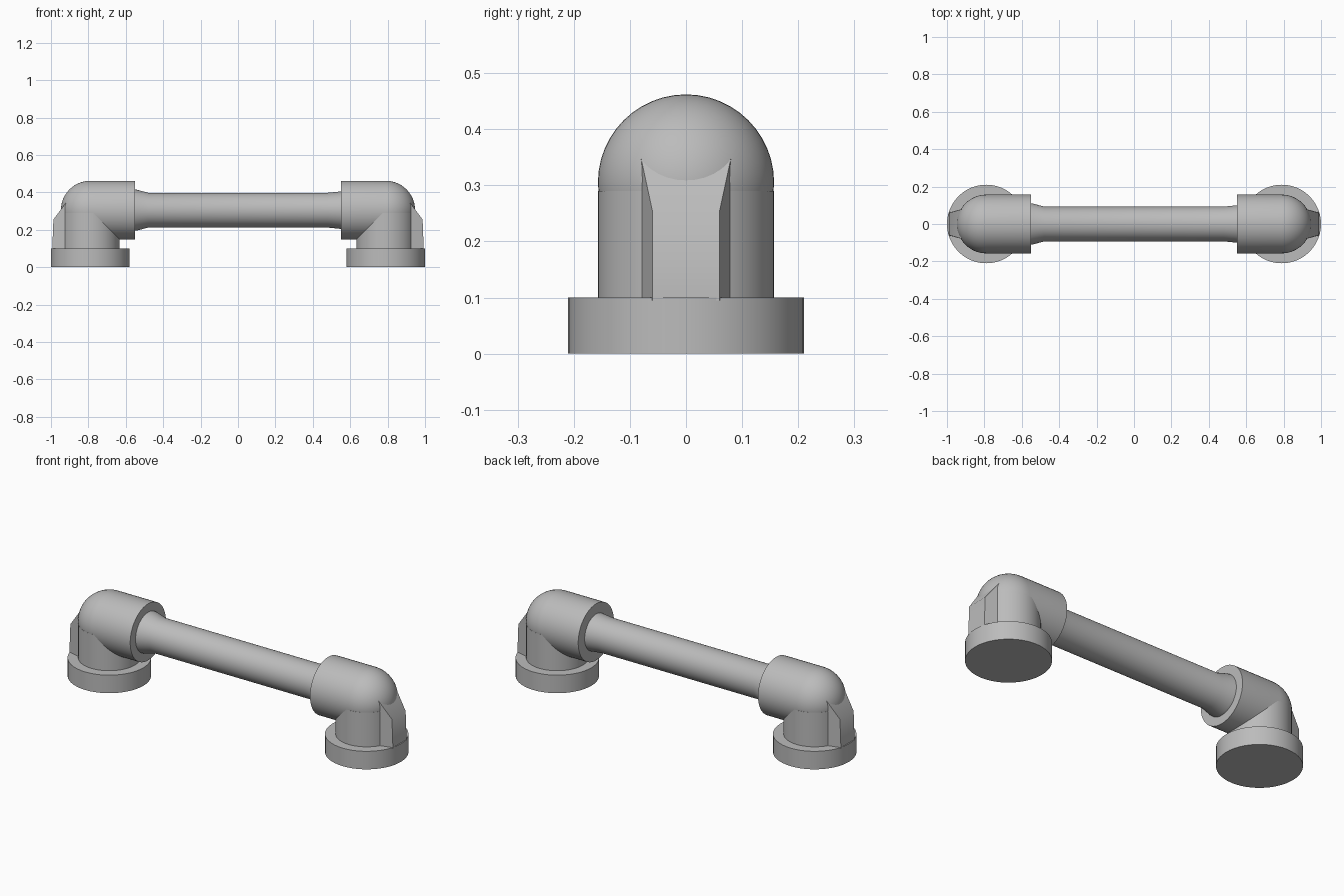
import bpy, bmesh, math

cube = bpy.data.objects.get("Cube")
if cube:
    bpy.data.objects.remove(cube, do_unlink=True)

grey = bpy.data.materials.new("plain grey")
grey.use_nodes = True
COLOUR = (0.5, 0.5, 0.5, 1)
grey.diffuse_color = COLOUR
grey.node_tree.nodes["Principled BSDF"].inputs["Base Color"].default_value = COLOUR

SEGMENTS = 48
POST_X, AXIS_Z, ELBOW_R = 0.79, 0.305, 0.157


def finish(name, bm):
    bmesh.ops.remove_doubles(bm, verts=bm.verts, dist=1e-5)
    bmesh.ops.recalc_face_normals(bm, faces=bm.faces)
    mesh = bpy.data.meshes.new(name)
    bm.to_mesh(mesh)
    bm.free()
    mesh.materials.append(grey)
    obj = bpy.data.objects.new(name, mesh)
    bpy.context.collection.objects.link(obj)
    bpy.ops.object.select_all(action='DESELECT')
    obj.select_set(True)
    bpy.context.view_layer.objects.active = obj
    bpy.ops.object.shade_smooth_by_angle(angle=math.radians(35))
    return obj


def lathe(name, profile, place):
    """Revolve (distance along axis, radius) pairs; place maps them to 3D."""
    bm = bmesh.new()
    rings = []
    for along, radius in profile:
        angles = [math.tau * i / SEGMENTS for i in range(SEGMENTS)]
        rings.append([bm.verts.new(place(along, radius * math.cos(a), radius * math.sin(a)))
                      for a in angles])
    for low, high in zip(rings, rings[1:]):
        for i in range(SEGMENTS):
            j = (i + 1) % SEGMENTS
            bm.faces.new((low[i], low[j], high[j], high[i]))
    for ring, (_, radius) in ((rings[0], profile[0]), (rings[-1], profile[-1])):
        if radius > 0.001:
            bm.faces.new(ring)
    return finish(name, bm)


def along_x(a, u, v):
    return (a, u, AXIS_Z + v)


# Grab bar, flaring slightly where it enters each socket
lathe("grab_bar", [(-0.56, 0.111), (-0.54, 0.109), (-0.48, 0.093),
                   (0.48, 0.093), (0.56, 0.101)], along_x)

for side, s in (("left", 1), ("right", -1)):
    def upright(a, u, v):
        return (s * POST_X + u, v, a)

    # Round foot and the post above it
    lathe(side + "_foot", [(0, 0.21), (0.1, 0.21)], upright)
    lathe(side + "_post", [(0.095, ELBOW_R), (0.29, ELBOW_R)], upright)

    # Horizontal socket closed by a domed outer end
    steps = 14
    dome = [(s * (POST_X + ELBOW_R * math.sin(t)), ELBOW_R * math.cos(t))
            for t in (math.pi / 2 * i / steps for i in range(steps))]
    tip = (s * (POST_X + ELBOW_R), 0.0)
    lathe(side + "_elbow", [(s * 0.552, ELBOW_R)] + dome + [tip], along_x)

    # Outer lug with a sloping top that runs into the dome
    bm = bmesh.new()
    outline = [(0.993, 0.06, 0.095), (0.987, 0.06, 0.255),
               (0.89, 0.088, 0.385), (0.89, 0.088, 0.095)]
    front, back = [[bm.verts.new((s * x, k * y, z)) for x, y, z in outline]
                   for k in (-1, 1)]
    bm.faces.new(front)
    bm.faces.new(back)
    for i in range(4):
        j = (i + 1) % 4
        bm.faces.new((front[i], front[j], back[j], back[i]))
    finish(side + "_lug", bm)
